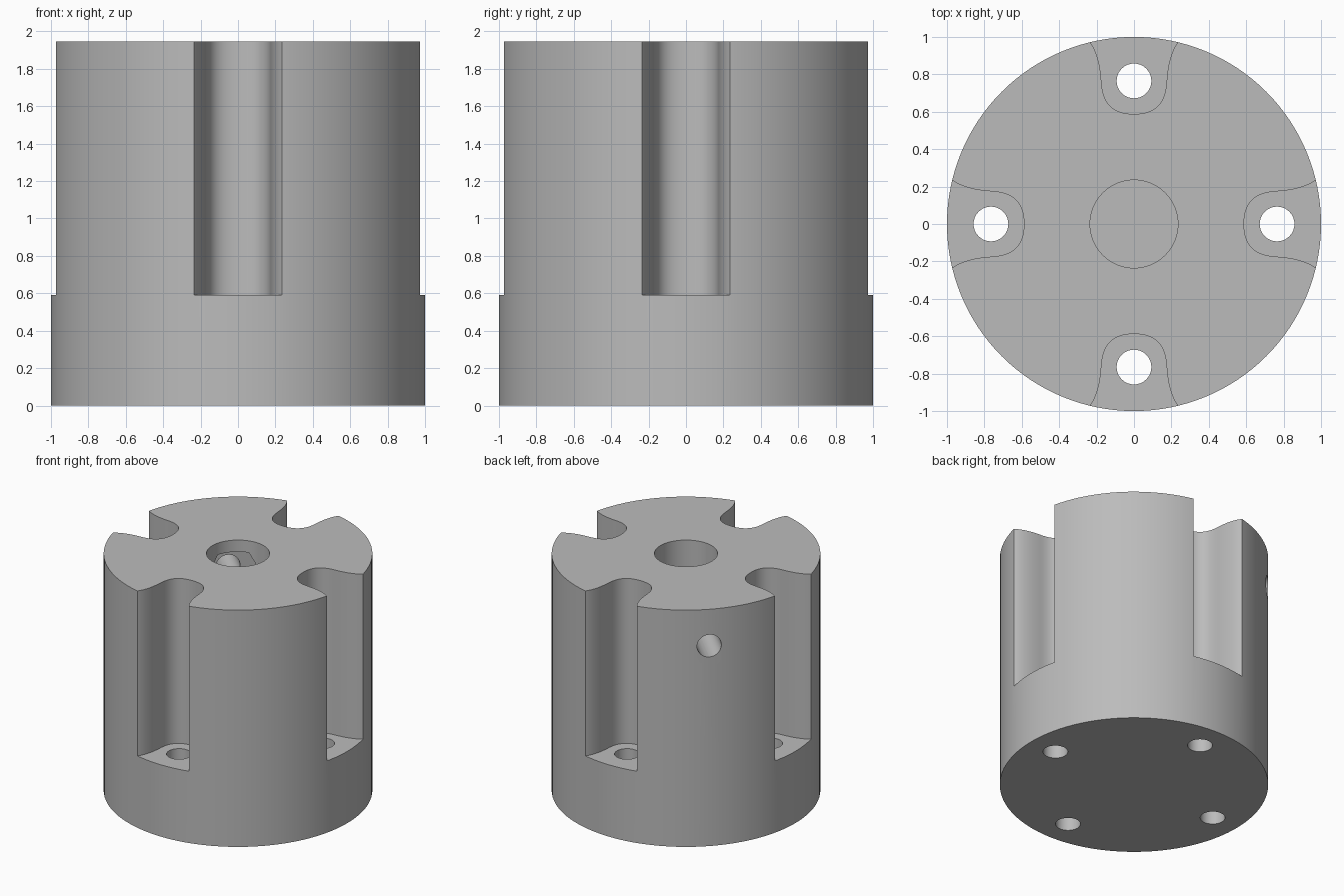
import bpy
import math
from mathutils import Matrix, Vector
from mathutils.geometry import interpolate_bezier

cube = bpy.data.objects.get("Cube")
if cube:
    bpy.data.objects.remove(cube, do_unlink=True)

HEIGHT = 1.945
BASE_TOP = 0.59
SHAFT_RADIUS = 0.235
SCREW_HEIGHT = 1.645

grey = bpy.data.materials.new("plain grey")
grey.use_nodes = True
grey.diffuse_color = (0.5, 0.5, 0.5, 1)
grey.node_tree.nodes["Principled BSDF"].inputs["Base Color"].default_value = (0.5, 0.5, 0.5, 1)


def prism(name, outline, low, high, turn=None):
    """Extrude a closed 2D outline along z, then optionally transform it."""
    n = len(outline)
    verts = [(x, y, z) for z in (low, high) for x, y in outline]
    faces = [list(range(n))[::-1], list(range(n, 2 * n))]
    faces += [(i, (i + 1) % n, n + (i + 1) % n, n + i) for i in range(n)]
    mesh = bpy.data.meshes.new(name)
    mesh.from_pydata(verts, [], faces)
    if turn:
        mesh.transform(turn)
    mesh.materials.append(grey)
    obj = bpy.data.objects.new(name, mesh)
    bpy.context.collection.objects.link(obj)
    return obj


def ring(radius, sides, centre_y=0.0):
    return [(radius * math.cos(math.tau * i / sides),
             centre_y + radius * math.sin(math.tau * i / sides)) for i in range(sides)]


def cut(body, cutter):
    """Subtract the cutter from the body and discard it."""
    cutter.hide_render = True
    mod = body.modifiers.new("cut", "BOOLEAN")
    mod.operation = "DIFFERENCE"
    mod.solver = "EXACT"
    mod.object = cutter
    bpy.context.view_layer.objects.active = body
    bpy.ops.object.modifier_apply(modifier=mod.name)
    bpy.data.objects.remove(cutter, do_unlink=True)


# Solid round body
hub = prism("hub_body", ring(1, 128), 0, HEIGHT)

# Flared side notch outline: one half, then mirrored
flare = interpolate_bezier(Vector((0.235, 0.972)), Vector((0.195, 0.92)),
                           Vector((0.18, 0.84)), Vector((0.175, 0.77)), 12)
round_end = interpolate_bezier(Vector((0.175, 0.77)), Vector((0.17, 0.66)),
                               Vector((0.13, 0.588)), Vector((0, 0.588)), 14)
half = [(0.29, 1.04)] + [(p.x, p.y) for p in flare + round_end[1:]]
notch = half + [(-x, y) for x, y in half[-2::-1]]
notch = notch[::-1]

# Four notches, each with a bolt hole through the base
for i in range(4):
    turn = Matrix.Rotation(i * math.pi / 2, 4, "Z")
    cut(hub, prism("notch_cutter", notch, BASE_TOP, HEIGHT + 0.1, turn))
    cut(hub, prism("bolt_cutter", ring(0.093, 32, 0.765), -0.1, BASE_TOP + 0.1, turn))

# Blind shaft bore
cut(hub, prism("bore_cutter", ring(SHAFT_RADIUS, 64), BASE_TOP, HEIGHT + 0.1))

# Set screw hole and hexagonal nut pocket, running out to the back
outward = (Matrix.Translation((0, 0, SCREW_HEIGHT))
           @ Matrix.Rotation(math.radians(45), 4, "Z")
           @ Matrix.Rotation(math.radians(-90), 4, "X"))
cut(hub, prism("nut_cutter", ring(SHAFT_RADIUS, 6), 0.02, 0.43, outward))
cut(hub, prism("screw_cutter", ring(0.092, 32), 0.1, 1.2, outward))

# Smooth walls, sharp rims
bpy.ops.object.select_all(action="DESELECT")
hub.select_set(True)
bpy.context.view_layer.objects.active = hub
bpy.ops.object.shade_smooth_by_angle(angle=math.radians(30))
